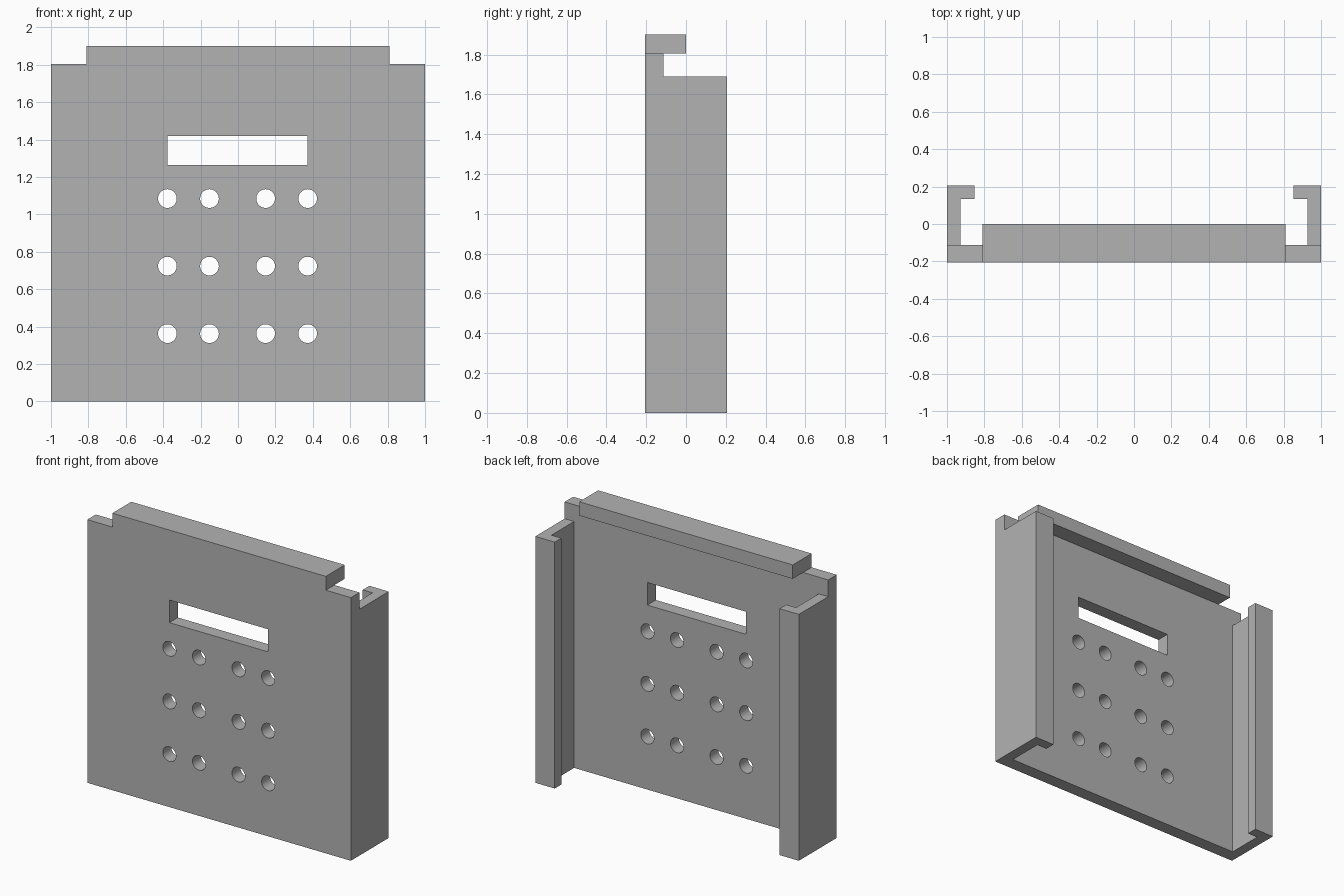
import bpy
import bmesh
from mathutils import Matrix, Vector

if "Cube" in bpy.data.objects:
    bpy.data.objects.remove(bpy.data.objects["Cube"], do_unlink=True)

# Shared dimensions
FRONT, PLATE_BACK, BACK = -0.205, -0.113, 0.205
PLATE_TOP, RAIL_TOP, LEDGE_TOP = 1.805, 1.69, 1.9
OFFSET = -0.0025  # openings sit slightly off centre

grey = bpy.data.materials.new("plain grey")
grey.use_nodes = True
colour = (0.45, 0.45, 0.45, 1)
grey.diffuse_color = colour
grey.node_tree.nodes["Principled BSDF"].inputs["Base Color"].default_value = colour


def finish(name, bm):
    bmesh.ops.recalc_face_normals(bm, faces=bm.faces[:])
    mesh = bpy.data.meshes.new(name)
    bm.to_mesh(mesh)
    bm.free()
    mesh.materials.append(grey)
    obj = bpy.data.objects.new(name, mesh)
    bpy.context.collection.objects.link(obj)
    return obj


def prism(name, outline, direction):
    """Extrude a closed outline of 3D points along a direction."""
    bm = bmesh.new()
    face = bm.faces.new([bm.verts.new(p) for p in outline])
    result = bmesh.ops.extrude_face_region(bm, geom=[face], use_keep_orig=True)
    moved = [v for v in result["geom"] if isinstance(v, bmesh.types.BMVert)]
    bmesh.ops.translate(bm, verts=moved, vec=Vector(direction))
    return finish(name, bm)


def box(name, x0, x1, y0, y1, z0, z1):
    outline = [(x0, y0, z0), (x1, y0, z0), (x1, y1, z0), (x0, y1, z0)]
    return prism(name, outline, (0, 0, z1 - z0))


def combine(target, tool, operation):
    """Apply a boolean and remove the tool object."""
    tool.hide_render = True
    mod = target.modifiers.new(operation.lower(), "BOOLEAN")
    mod.operation, mod.solver, mod.object = operation, "EXACT", tool
    bpy.context.view_layer.objects.active = target
    bpy.ops.object.modifier_apply(modifier=mod.name)
    bpy.data.objects.remove(tool, do_unlink=True)


# Front panel
panel = box("front_panel", -1, 1, FRONT, PLATE_BACK, 0, PLATE_TOP)

# Hooked side rails, sharing the panel's depth at the corners
for side, name in ((1, "left_rail"), (-1, "right_rail")):
    hook = [(1, FRONT), (1, BACK), (0.853, BACK), (0.853, 0.133),
            (0.928, 0.133), (0.928, FRONT)]
    rail = prism(name, [(side * x, y, 0) for x, y in hook], (0, 0, RAIL_TOP))
    combine(panel, rail, "UNION")

# Top ledge overhanging to the back, rooted in the panel
ledge_profile = [(FRONT, RAIL_TOP), (PLATE_BACK, RAIL_TOP), (PLATE_BACK, PLATE_TOP),
                 (0, PLATE_TOP), (0, LEDGE_TOP), (FRONT, LEDGE_TOP)]
ledge = prism("top_ledge", [(-0.81, y, z) for y, z in ledge_profile], (1.62, 0, 0))
combine(panel, ledge, "UNION")

# Display window
window = box("window_cutter", OFFSET - 0.375, OFFSET + 0.375, -0.4, 0, 1.265, 1.42)
combine(panel, window, "DIFFERENCE")

# Grid of round button holes
bm = bmesh.new()
for x in (-0.375, -0.15, 0.15, 0.375):
    for z in (0.363, 0.724, 1.085):
        bmesh.ops.create_cone(
            bm, cap_ends=True, segments=32, radius1=0.05, radius2=0.05, depth=0.3,
            matrix=Matrix.Translation((x + OFFSET, -0.16, z)) @ Matrix.Rotation(1.5708, 4, "X"))
combine(panel, finish("hole_cutter", bm), "DIFFERENCE")

# Smooth hole walls, crisp panel edges
bpy.ops.object.select_all(action="DESELECT")
panel.select_set(True)
bpy.context.view_layer.objects.active = panel
bpy.ops.object.shade_smooth_by_angle(angle=0.6)
